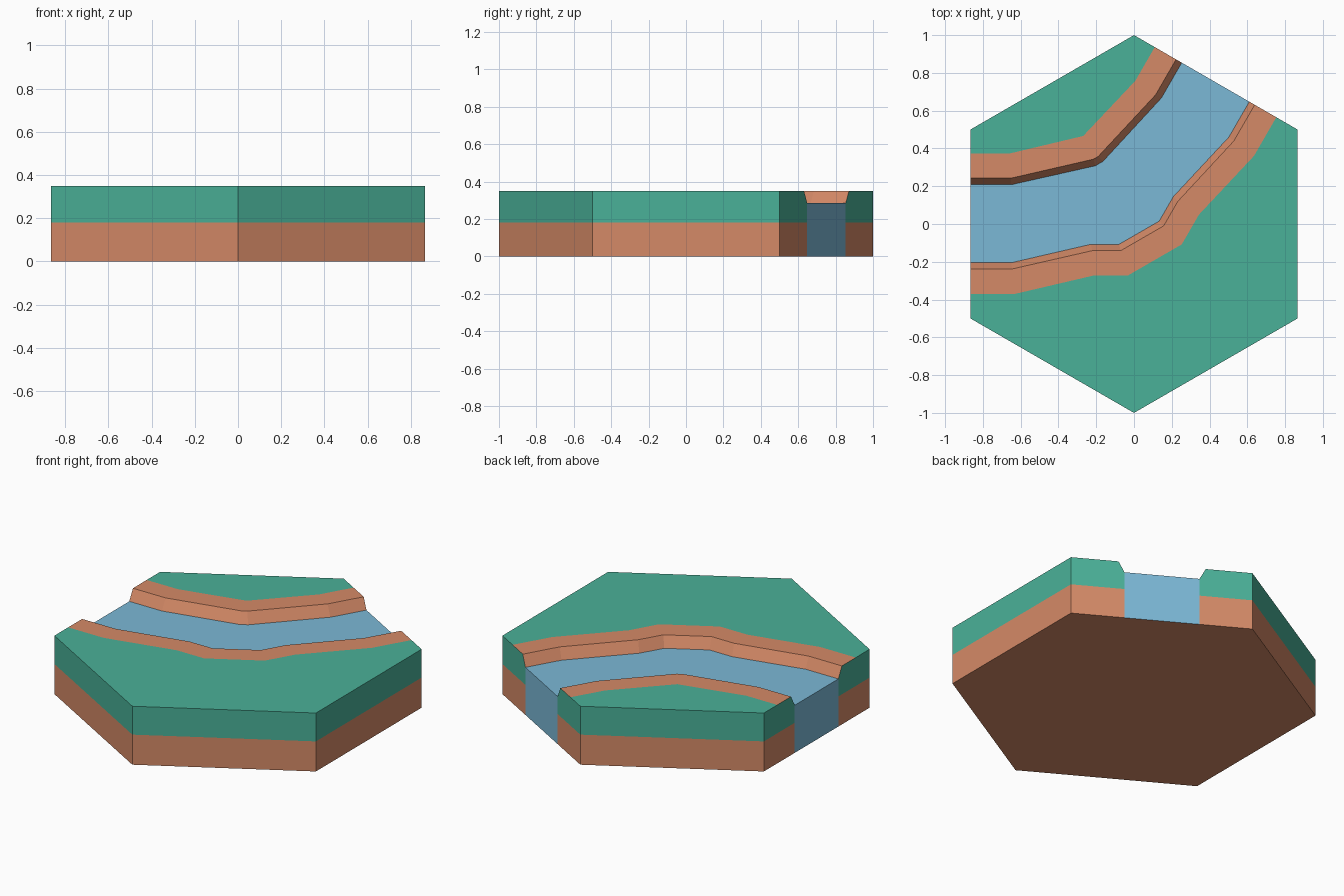
import bpy, bmesh, math
from mathutils import Vector

if "Cube" in bpy.data.objects:
    bpy.data.objects.remove(bpy.data.objects["Cube"])

S = math.sqrt(3) / 2
AXIS = Vector((-0.5, S))            # mirror line of the river bend
TOP, WATER, SOIL = 0.35, 0.285, 0.18


def material(name, rgb):
    lin = [((c / 255 + 0.055) / 1.055) ** 2.4 for c in rgb]
    m = bpy.data.materials.new(name)
    m.diffuse_color = (*lin, 1)
    m.use_nodes = True
    m.node_tree.nodes["Principled BSDF"].inputs["Base Color"].default_value = m.diffuse_color
    return m


GREEN = material("grass green", (74, 177, 152))
EARTH = material("earth orange", (213, 138, 103))
BLUE = material("water blue", (123, 184, 214))


def bend(half):
    """Complete half a path by reflecting it over the bend axis."""
    pts = [Vector(p) for p in half]
    for p in reversed(pts[:]):
        q = 2 * p.dot(AXIS) * AXIS - p
        if (q - pts[-1]).length > 0.01:
            pts.append(q)
    return pts


def lift(path, z):
    zs = z if isinstance(z, list) else [z] * len(path)
    return [(p[0], p[1], h) for p, h in zip(path, zs)]


def strip(a, b):
    return [[a[i], a[i + 1], b[i + 1], b[i]] for i in range(len(a) - 1)]


def build(name, mat, polys):
    bm = bmesh.new()
    for poly in polys:
        f = bm.faces.new([bm.verts.new(p) for p in poly])
        f.normal_update()
        c, n = f.calc_center_median(), f.normal
        # face up (down on the base), or outward on the walls
        if abs(n.z) > 0.1:
            good = n.z * (1 if c.z > 0.01 else -1) > 0
        else:
            good = n.x * c.x + n.y * c.y > 0
        if not good:
            f.normal_flip()
    bmesh.ops.remove_doubles(bm, verts=bm.verts[:], dist=1e-5)
    me = bpy.data.meshes.new(name)
    bm.to_mesh(me)
    bm.free()
    me.materials.append(mat)
    bpy.context.collection.objects.link(bpy.data.objects.new(name, me))


# Each shore: waterline, top of bank, edge of grass, hexagon corners
inner = [bend([(-S, .208), (-.65, .208), (-.205, .308)]),
         bend([(-S, .243), (-.65, .243), (-.215, .343)]),
         bend([(-S, .373), (-.66, .373), (-.269, .466)]),
         bend([(-S, .5), (0, 1)])]
inner[3] = [Vector((-S, .5)), Vector((0, 1))]
outer = [bend([(-S, -.205), (-.65, -.205), (-.23, -.108), (-.08, -.108)]),
         bend([(-S, -.238), (-.645, -.238), (-.22, -.141), (-.07, -.141)]),
         bend([(-S, -.37), (-.63, -.37), (-.215, -.273), (-.033, -.273)]),
         [Vector(p) for p in ((-S, -.5), (0, -1), (S, -.5), (S, .5))]]

grass, banks = [], []
base = [[(math.sin(i * math.pi / 3), math.cos(i * math.pi / 3), 0) for i in range(6)]]
for w, t, g, corners in (inner, outer):
    # flat grass top, flat earth verge and sloping bank
    grass.append(lift(g + corners[::-1], TOP))
    banks.append(lift(t + g[::-1], TOP))
    banks += strip(lift(w, WATER), lift(t, TOP))
    # side walls, notched down to the water at both ends
    rim = [w[0], t[0], g[0]] + corners + [g[-1], t[-1], w[-1]]
    heights = [WATER] + [TOP] * (len(rim) - 2) + [WATER]
    grass += strip(lift(rim, SOIL), lift(rim, heights))
    base += strip(lift(rim, 0), lift(rim, SOIL))

# Water surface and its two end walls
n, s = inner[0], outer[0]
river = [lift(n + s[::-1], WATER)]
for k in (0, -1):
    river += strip(lift([n[k], s[k]], 0), lift([n[k], s[k]], WATER))

build("grass", GREEN, grass)
build("river_banks", EARTH, banks)
build("earth_base", EARTH, base)
build("river_water", BLUE, river)
